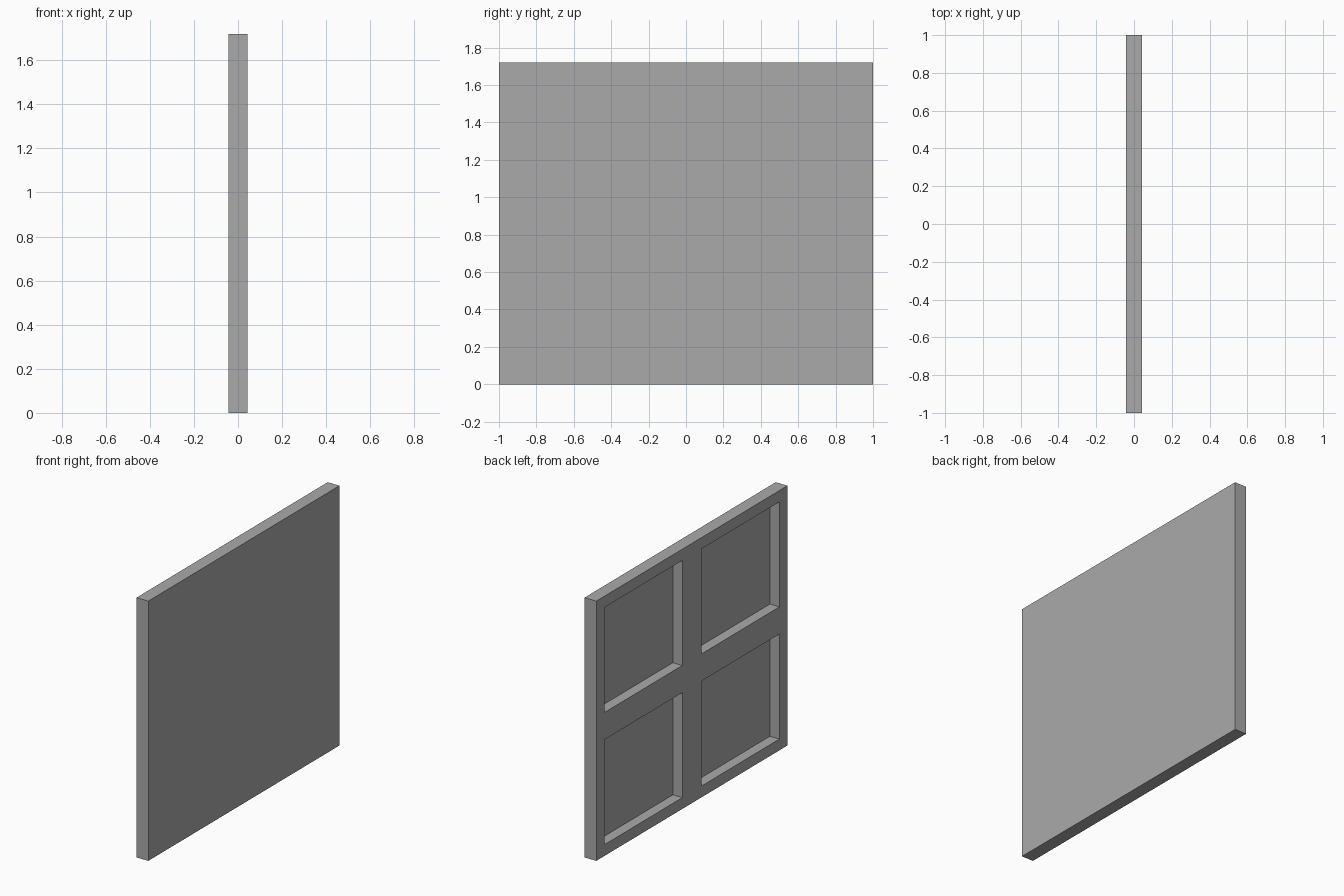
import bpy
import bmesh
from mathutils import Vector

if "Cube" in bpy.data.objects:
    bpy.data.objects.remove(bpy.data.objects["Cube"])

THICK, WIDTH, HEIGHT = 0.086, 2.0, 1.72
DEPTH = 0.069            # pocket depth
SIDE, MULLION = 0.915, 0.10   # pocket outer and inner edges from the centre, across
TALL, RAIL = 0.785, 0.09      # the same, up and down

# Plain grey material
grey = bpy.data.materials.new("plain grey")
grey.use_nodes = True
colour = (0.4, 0.4, 0.4, 1)
grey.diffuse_color = colour
grey.node_tree.nodes["Principled BSDF"].inputs["Base Color"].default_value = colour

# Solid slab
bm = bmesh.new()
bmesh.ops.create_cube(bm, size=1)
bmesh.ops.scale(bm, vec=(THICK, WIDTH, HEIGHT), verts=bm.verts)

# Score the pocket outlines on the left face only
for axis, edges in ((Vector((0, 1, 0)), (SIDE, MULLION)), (Vector((0, 0, 1)), (TALL, RAIL))):
    for d in edges:
        for s in (-1, 1):
            faces = [f for f in bm.faces if f.calc_center_median().x < -THICK * 0.49]
            geom = faces + list({e for f in faces for e in f.edges}) + list({v for f in faces for v in f.verts})
            bmesh.ops.bisect_plane(bm, geom=geom, plane_co=axis * d * s, plane_no=axis)


def in_pocket(face):
    c = face.calc_center_median()
    return c.x < -THICK * 0.49 and MULLION < abs(c.y) < SIDE and RAIL < abs(c.z) < TALL


# Sink the four pockets
pockets = [f for f in bm.faces if in_pocket(f)]
floors = bmesh.ops.extrude_discrete_faces(bm, faces=pockets)["faces"]
bmesh.ops.translate(bm, vec=(DEPTH, 0, 0), verts=list({v for f in floors for v in f.verts}))

# Stand it on the ground
bmesh.ops.translate(bm, vec=(0, 0, HEIGHT / 2), verts=bm.verts)
bmesh.ops.recalc_face_normals(bm, faces=bm.faces)
mesh = bpy.data.meshes.new("recessed_panel")
bm.to_mesh(mesh)
bm.free()
mesh.materials.append(grey)
panel = bpy.data.objects.new("recessed_panel", mesh)
bpy.context.collection.objects.link(panel)
